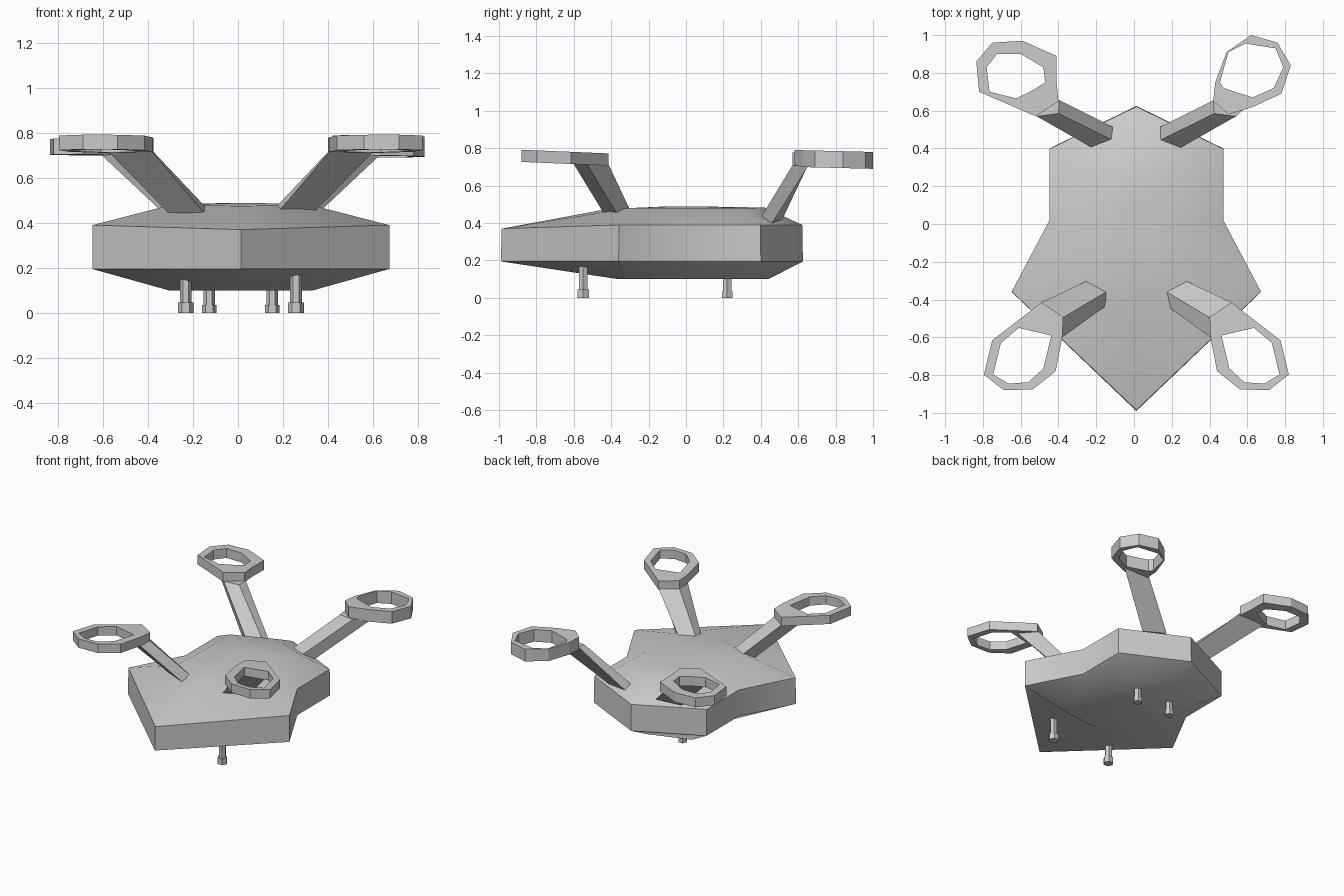
import bpy, bmesh, math

if "Cube" in bpy.data.objects:
    bpy.data.objects.remove(bpy.data.objects["Cube"])

CX = 0.0125  # mirror plane of the model


def mirror(pts):
    return [(2 * CX - p[0],) + tuple(p[1:]) for p in pts]


def finish(name, bm, smooth=None):
    bmesh.ops.recalc_face_normals(bm, faces=bm.faces)
    me = bpy.data.meshes.new(name)
    bm.to_mesh(me)
    bm.free()
    ob = bpy.data.objects.new(name, me)
    bpy.context.collection.objects.link(ob)
    if smooth:
        bpy.ops.object.select_all(action='DESELECT')
        ob.select_set(True)
        bpy.context.view_layer.objects.active = ob
        bpy.ops.object.shade_smooth_by_angle(angle=math.radians(smooth))
    return ob


def bridge(bm, a, b):
    n = len(a)
    for i in range(n):
        j = (i + 1) % n
        bm.faces.new((a[i], a[j], b[j], b[i]))


def loft(name, rings, smooth=None):
    bm = bmesh.new()
    loops = [[bm.verts.new(p) for p in r] for r in rings]
    for a, b in zip(loops, loops[1:]):
        bridge(bm, a, b)
    bm.faces.new(loops[0])
    bm.faces.new(loops[-1])
    return finish(name, bm, smooth)


def guard(name, outer, inner, z, slope, thick):
    """Open rotor ring: the outline and the hole are matched point for point."""
    bm = bmesh.new()
    loops = []
    for pts, dz in ((outer, 0), (outer, thick), (inner, thick), (inner, 0)):
        loops.append([bm.verts.new((x, y, z + slope * abs(y) + dz)) for x, y in pts])
    for i in range(4):
        bridge(bm, loops[i], loops[(i + 1) % 4])
    finish(name, bm)


def full(half):
    """Complete a half outline (front tip .. back point) given as x offsets."""
    right = [(CX + x, y, z) for x, y, z in half]
    return right + mirror(right[1:-1])[::-1]


# Faceted hull
edge = [(0, -0.99), (0.66, -0.36), (0.46, 0.02), (0.46, 0.40), (0, 0.625)]
low = [(0, -0.36, 0.10), (0.32, -0.33, 0.10), (0.3, 0.0, 0.10), (0.3, 0.34, 0.10), (0, 0.44, 0.10)]
high = [(0, -0.42, 0.475), (0.31, -0.30, 0.48), (0.29, 0.02, 0.48), (0.29, 0.31, 0.48), (0, 0.42, 0.483)]
loft("hull", [
    full(low),
    full([(x, y, 0.195) for x, y in edge]),
    full([(x, y * 0.995, 0.37 if y < -0.9 else 0.39) for x, y in edge]),
    full(high),
    full([(x * 0.3, y * 0.3, 0.488) for x, y, z in high]),
], smooth=35)

# Slanted arms
front_arm = [
    [(0.14, -0.34, 0.44), (0.24, -0.285, 0.44), (0.31, -0.35, 0.42), (0.155, -0.42, 0.42)],
    [(0.40, -0.495, 0.715), (0.515, -0.415, 0.715), (0.60, -0.53, 0.715), (0.405, -0.60, 0.715)],
]
back_arm = [
    [(0.14, 0.515, 0.42), (0.14, 0.445, 0.44), (0.24, 0.40, 0.43), (0.31, 0.46, 0.40)],
    [(0.42, 0.655, 0.715), (0.425, 0.585, 0.71), (0.54, 0.57, 0.71), (0.63, 0.65, 0.70)],
]
for end, arm in (("front", front_arm), ("back", back_arm)):
    loft(end + "_right_arm", arm)
    loft(end + "_left_arm", [mirror(r) for r in arm])

# Rotor rings
front_out = [(0.515, -0.415), (0.775, -0.615), (0.82, -0.797), (0.715, -0.88),
             (0.56, -0.875), (0.44, -0.78), (0.405, -0.60), (0.40, -0.493)]
front_in = [(0.635, -0.55), (0.73, -0.63), (0.77, -0.797), (0.69, -0.845),
            (0.585, -0.838), (0.505, -0.765), (0.465, -0.60), (0.465, -0.59)]
guard("front_right_ring", front_out, front_in, 0.69, 0.042, 0.065)
guard("front_left_ring", mirror(front_out), mirror(front_in), 0.69, 0.042, 0.065)
guard("back_right_ring",
      [(0.42, 0.65), (0.43, 0.75), (0.49, 0.91), (0.62, 1.0), (0.76, 0.96),
       (0.83, 0.84), (0.78, 0.69), (0.63, 0.62), (0.5, 0.58)],
      [(0.475, 0.72), (0.455, 0.75), (0.50, 0.91), (0.59, 0.955), (0.75, 0.93),
       (0.79, 0.83), (0.74, 0.72), (0.63, 0.67), (0.55, 0.695)],
      0.715, -0.025, 0.09)
guard("back_left_ring",
      [(-0.40, 0.65), (-0.41, 0.75), (-0.41, 0.89), (-0.59, 0.97), (-0.75, 0.96),
       (-0.835, 0.86), (-0.82, 0.70), (-0.52, 0.57)],
      [(-0.55, 0.70), (-0.47, 0.75), (-0.48, 0.83), (-0.60, 0.90), (-0.725, 0.90),
       (-0.78, 0.83), (-0.765, 0.70), (-0.625, 0.665)],
      0.715, -0.015, 0.07)


# Landing legs with wider feet
def prism(r, x, y, z):
    return [(x + r * math.cos(math.tau * i / 6), y + r * math.sin(math.tau * i / 6), z) for i in range(6)]


for end, dx, y, foot, r in (("front", 0.245, -0.55, 0.045, 0.035), ("back", 0.14, 0.22, 0.035, 0.032)):
    for side, s in (("right", 1), ("left", -1)):
        x = CX + s * dx
        loft(f"{end}_{side}_leg", [prism(r, x, y, 0), prism(r, x, y, foot),
                                   prism(0.026, x, y, foot), prism(0.026, x, y, 0.2)])
